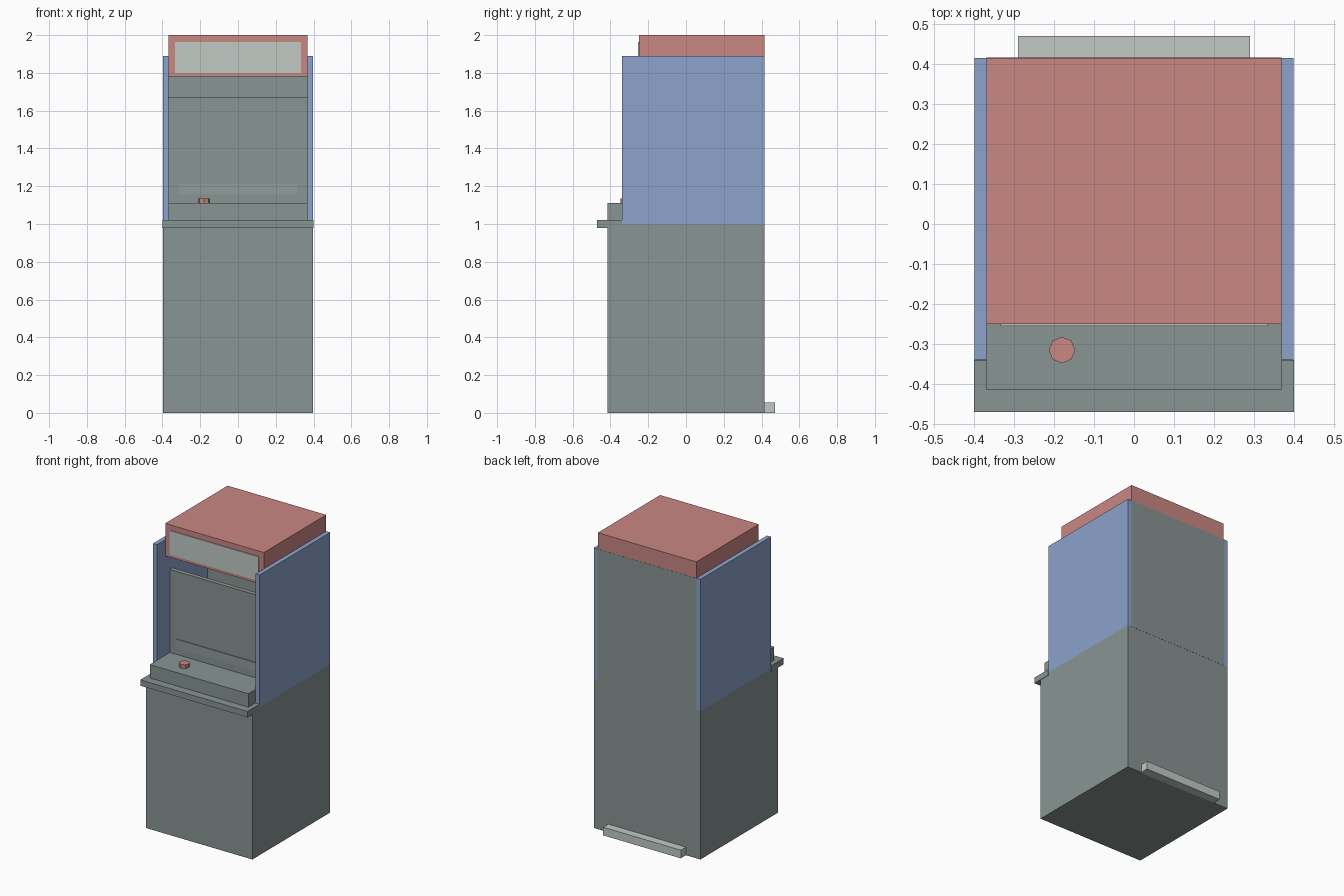
import bpy, math

if "Cube" in bpy.data.objects:
    bpy.data.objects.remove(bpy.data.objects["Cube"])


def material(name, rgb):
    m = bpy.data.materials.new(name)
    lin = [((c / 255 + 0.055) / 1.055) ** 2.4 for c in rgb]
    m.diffuse_color = (*lin, 1)
    m.use_nodes = True
    m.node_tree.nodes["Principled BSDF"].inputs["Base Color"].default_value = m.diffuse_color
    return m


GREY = material("grey_green", (136, 149, 147))
SOFT = material("soft_grey", (143, 157, 154))
PALE = material("pale_grey", (193, 202, 197))
RED = material("dusty_red", (202, 135, 132))
BLUE = material("soft_blue", (140, 163, 204))


def box(name, x, y, z, mat):
    """Box from (min, max) ranges on each axis."""
    mid = [(a + b) / 2 for a, b in (x, y, z)]
    size = [b - a for a, b in (x, y, z)]
    bpy.ops.mesh.primitive_cube_add(size=1, location=mid)
    ob = bpy.context.object
    ob.name = name
    ob.scale = size
    bpy.ops.object.transform_apply(location=False, rotation=False, scale=True)
    ob.data.materials.append(mat)
    return ob


def wide(name, half, y, z, mat):
    """Box centred on x = 0."""
    return box(name, (-half, half), y, z, mat)


# Lower cabinet and the shelf lip around its front
wide("lower_cabinet", 0.398, (-0.415, 0.415), (0, 1.0), GREY)
wide("front_shelf", 0.40, (-0.47, -0.34), (0.98, 1.02), GREY)

# Side panels
for side, name in ((-1, "left_panel"), (1, "right_panel")):
    box(name, sorted((side * 0.368, side * 0.398)), (-0.338, 0.415), (1.0, 1.89), BLUE)

# Control deck, button, screen and lower screen strip
wide("control_deck", 0.368, (-0.415, -0.17), (1.0, 1.11), GREY)
bpy.ops.mesh.primitive_cylinder_add(vertices=8, radius=0.033, depth=0.035,
                                    location=(-0.18, -0.315, 1.1175))
button = bpy.context.object
button.name = "button"
button.data.materials.append(RED)
wide("screen", 0.368, (-0.20, -0.17), (1.10, 1.67), GREY)
wide("screen_strip", 0.315, (-0.205, -0.198), (1.155, 1.215), SOFT)

# Rear housing, just proud of the sign box at the back
wide("rear_housing", 0.368, (0.20, 0.416), (1.0, 1.89), GREY)

# Top sign box with its pale front plate
wide("sign_box", 0.368, (-0.25, 0.415), (1.78, 2.0), RED)
wide("sign_plate", 0.333, (-0.255, -0.248), (1.80, 1.963), PALE)

# Bar at the foot of the back
wide("rear_foot_bar", 0.29, (0.41, 0.47), (0, 0.055), PALE)
